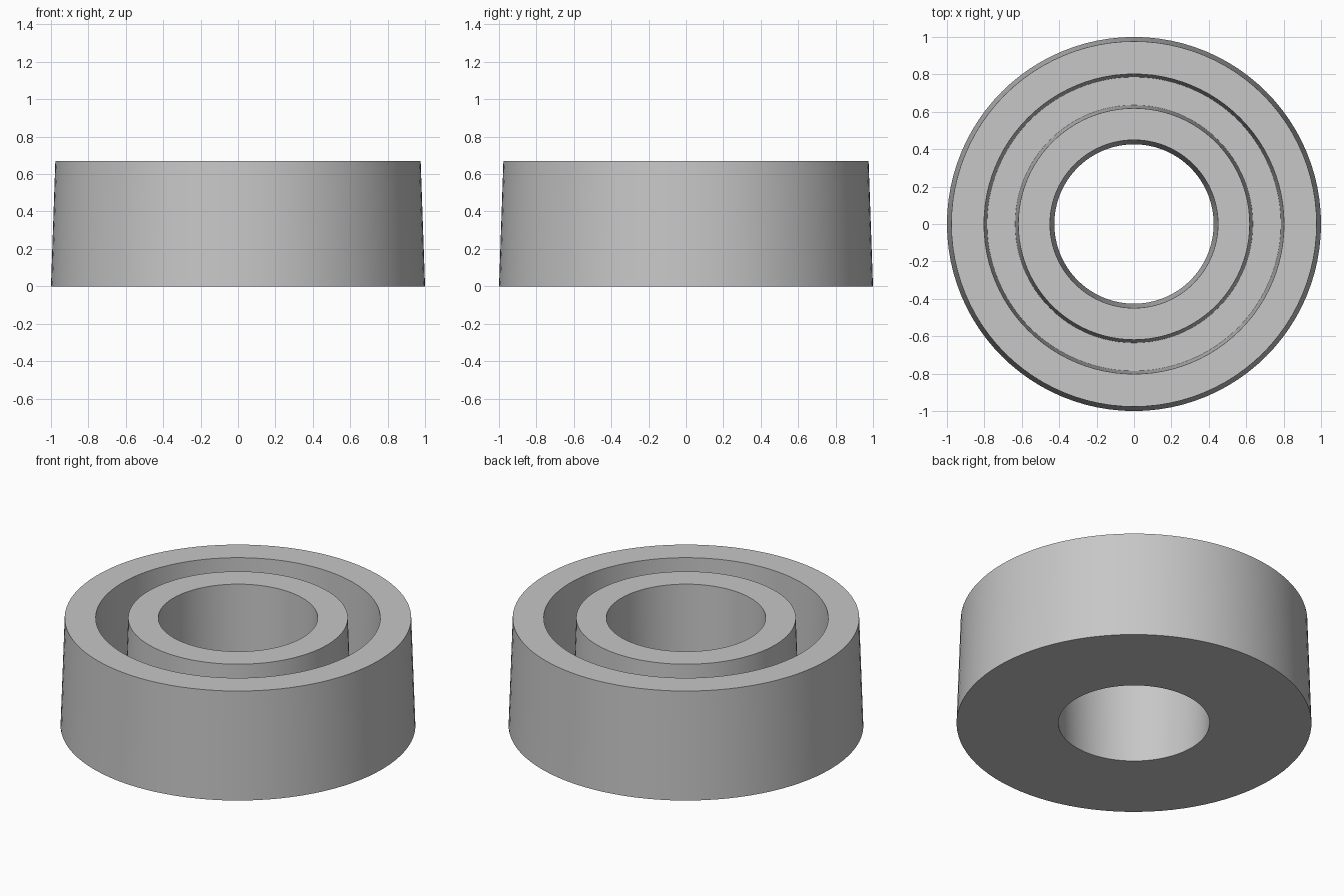
import bpy
import bmesh
from math import radians, tan, tau
from mathutils import Vector

cube = bpy.data.objects.get("Cube")
if cube:
    bpy.data.objects.remove(cube, do_unlink=True)

SEGMENTS = 96
HEIGHT = 0.67
FLOOR = 0.20
DRAFT = tan(radians(2))      # slope of every upright wall
full = HEIGHT * DRAFT
part = (HEIGHT - FLOOR) * DRAFT

# Plain grey material
grey = bpy.data.materials.new("plain grey")
grey.use_nodes = True
colour = (0.57, 0.57, 0.57, 1.0)
grey.diffuse_color = colour
grey.node_tree.nodes["Principled BSDF"].inputs["Base Color"].default_value = colour

# Cross-section (radius, height): outer wall, groove, inner wall, bore
profile = [
    (1.0, 0), (1.0 - full, HEIGHT),
    (0.802, HEIGHT), (0.802 - part, FLOOR),
    (0.619 + part, FLOOR), (0.619, HEIGHT),
    (0.426 + full, HEIGHT), (0.426, 0),
]

# Revolve the closed cross-section into the grooved ring
bm = bmesh.new()
verts = [bm.verts.new((r, 0, z)) for r, z in profile]
edges = [bm.edges.new((a, b)) for a, b in zip(verts, verts[1:] + verts[:1])]
bmesh.ops.spin(bm, geom=verts + edges, cent=Vector(), axis=Vector((0, 0, 1)),
               angle=tau, steps=SEGMENTS, use_merge=False)
bmesh.ops.remove_doubles(bm, verts=bm.verts, dist=0.0001)
bmesh.ops.recalc_face_normals(bm, faces=bm.faces)
mesh = bpy.data.meshes.new("grooved_ring")
bm.to_mesh(mesh)
bm.free()
mesh.materials.append(grey)

ring = bpy.data.objects.new("grooved_ring", mesh)
bpy.context.collection.objects.link(ring)
bpy.ops.object.select_all(action="DESELECT")
ring.select_set(True)
bpy.context.view_layer.objects.active = ring
bpy.ops.object.shade_smooth_by_angle(angle=radians(30))
